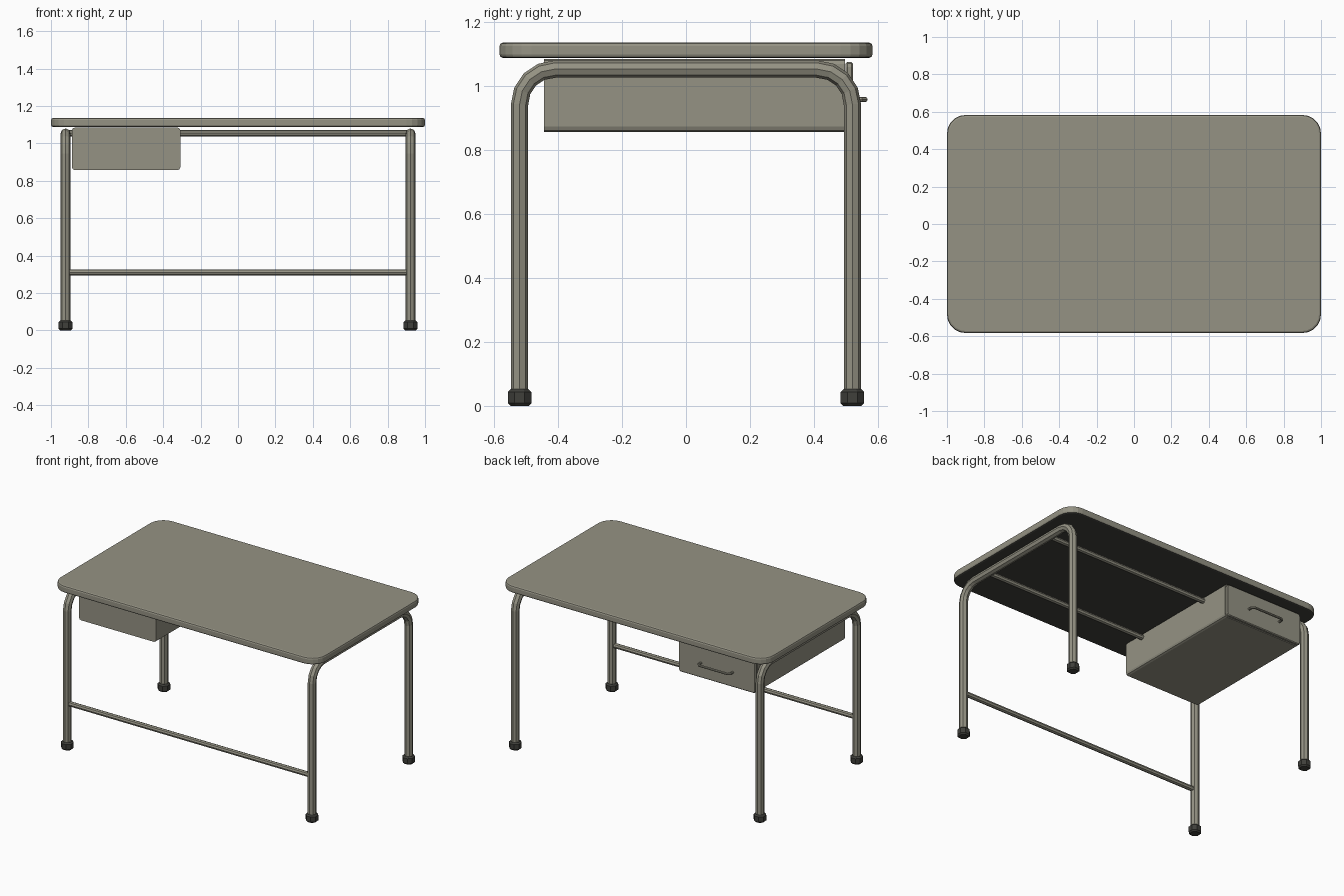
import bpy, bmesh, math
from mathutils import Matrix, Vector

cube = bpy.data.objects.get("Cube")
if cube:
    bpy.data.objects.remove(cube, do_unlink=True)


def material(name, rgb):
    m = bpy.data.materials.new(name)
    m.use_nodes = True
    m.diffuse_color = (*rgb, 1)
    m.node_tree.nodes["Principled BSDF"].inputs["Base Color"].default_value = (*rgb, 1)
    return m


GREY = material("warm grey", (0.30, 0.29, 0.23))
DARK = material("dark rubber", (0.05, 0.05, 0.043))


def finish(name, bm, *mats):
    mesh = bpy.data.meshes.new(name)
    bmesh.ops.recalc_face_normals(bm, faces=bm.faces)
    bm.to_mesh(mesh)
    bm.free()
    obj = bpy.data.objects.new(name, mesh)
    bpy.context.collection.objects.link(obj)
    for m in mats:
        mesh.materials.append(m)
    return obj


def box(lo, hi):
    bm = bmesh.new()
    lo, hi = Vector(lo), Vector(hi)
    size = Matrix.Diagonal((*(hi - lo), 1))
    bmesh.ops.create_cube(bm, size=1, matrix=Matrix.Translation((lo + hi) / 2) @ size)
    return bm


def bevel_along(bm, axis, width, segments):
    """Round the box edges that run along one axis."""
    edges = [e for e in bm.edges
             if abs((e.verts[0].co - e.verts[1].co).normalized()[axis]) > 0.99]
    bmesh.ops.bevel(bm, geom=edges, offset=width, segments=segments,
                    profile=0.5, affect='EDGES')


def bevel_rims(bm, axis, width, segments=1):
    """Bevel the outlines of the two end faces facing along one axis."""
    bm.normal_update()
    ends = [f for f in bm.faces if abs(f.normal[axis]) > 0.99]
    edges = list({e for f in ends for e in f.edges})
    bmesh.ops.bevel(bm, geom=edges, offset=width, segments=segments,
                    profile=0.5, affect='EDGES')


def tube(name, points, radius, mat):
    """Eight-sided tube swept along a path."""
    curve = bpy.data.curves.new(name, 'CURVE')
    curve.dimensions = '3D'
    curve.bevel_depth = radius
    curve.bevel_resolution = 2
    curve.use_fill_caps = True
    spline = curve.splines.new('POLY')
    spline.points.add(len(points) - 1)
    for p, co in zip(spline.points, points):
        p.co = (*co, 1)
    spline.use_smooth = False
    curve.materials.append(mat)
    obj = bpy.data.objects.new(name, curve)
    bpy.context.collection.objects.link(obj)
    return obj


# Table top with rounded corners and a dark underside
bm = box((-1, -0.583, 1.088), (1, 0.583, 1.136))
bevel_along(bm, 2, 0.1, 5)
bevel_rims(bm, 2, 0.011, 2)
top = finish("table_top", bm, GREY, DARK)
for face in top.data.polygons:
    face.material_index = int(face.normal.z < -0.9)

# Bent leg frames
LEG_X, LEG_Y, RAIL_Z, BEND = 0.922, 0.52, 1.053, 0.11
arc = [(LEG_Y - BEND + BEND * math.cos(a), RAIL_Z - BEND + BEND * math.sin(a))
       for a in (math.radians(22.5 * i) for i in range(5))]
half = [(LEG_Y, 0.03)] + arc
path = half + [(-y, z) for y, z in reversed(half)]
for side, x in (("left", LEG_X), ("right", -LEG_X)):
    tube(f"{side}_leg_frame", [(x, y, z) for y, z in path], 0.027, GREY)

    # Rubber feet
    for end, y in (("front", -LEG_Y), ("back", LEG_Y)):
        bm = bmesh.new()
        bmesh.ops.create_cone(
            bm, cap_ends=True, segments=8, radius1=0.04, radius2=0.04, depth=0.053,
            matrix=Matrix.Translation((x, y, 0.0265)) @ Matrix.Rotation(math.pi / 8, 4, 'Z'))
        bevel_rims(bm, 2, 0.009)
        finish(f"{side}_{end}_foot", bm, DARK)

# Cross bars: two under the top, one low at the front
for name, y, z in (("front_upper_bar", -0.29, 1.055),
                   ("back_upper_bar", 0.29, 1.055),
                   ("lower_bar", -LEG_Y, 0.31)):
    tube(name, [(-LEG_X, y, z), (LEG_X, y, z)], 0.017, GREY)

# Drawer case, chamfered along its length
bm = box((-0.888, -0.443, 0.857), (-0.308, 0.497, 1.085))
bevel_along(bm, 1, 0.016, 2)
finish("drawer_case", bm, GREY)

# Drawer front panel
bm = box((-0.888, 0.499, 0.857), (-0.308, 0.522, 1.075))
bevel_along(bm, 1, 0.016, 2)
bevel_rims(bm, 1, 0.005)
finish("drawer_front", bm, GREY)

# Drawer handle
HX, HZ, W = -0.598, 0.958, 0.12
tube("drawer_handle",
     [(HX - W, 0.515, HZ), (HX - W, 0.547, HZ), (HX - W + 0.013, 0.56, HZ),
      (HX + W - 0.013, 0.56, HZ), (HX + W, 0.547, HZ), (HX + W, 0.515, HZ)],
     0.008, GREY)
